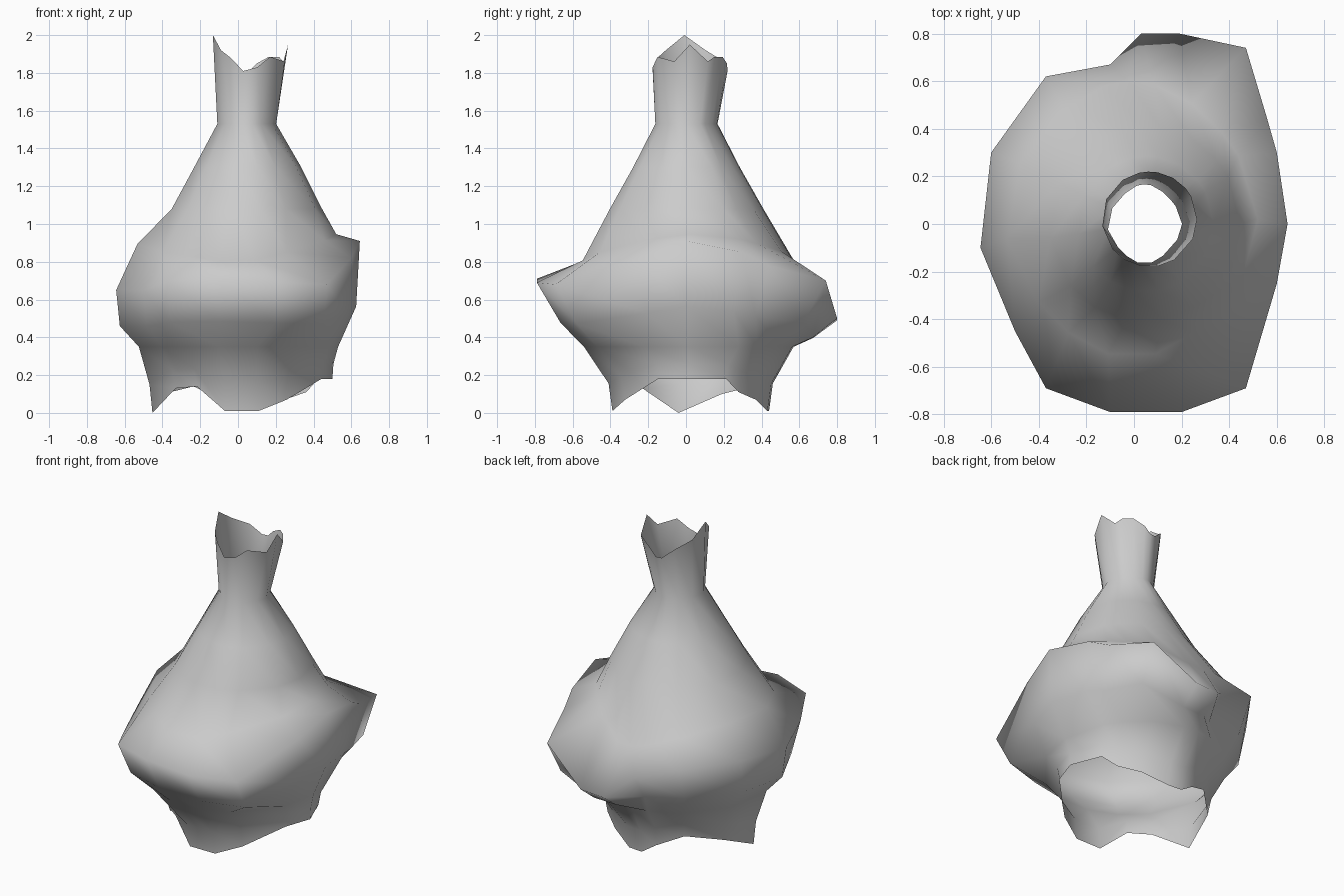
import bpy, bmesh
from math import atan2, cos, sin

cube = bpy.data.objects.get("Cube")
if cube:
    bpy.data.objects.remove(cube)

# Widest outline of the sack, counter-clockwise from its left side
belly = [(.645, 0, .91), (.6, .3, .85), (.56, .44, .78), (.47, .74, .7),
         (.19, .8, .5), (.03, .8, .49), (-.1, .67, .6), (-.37, .62, .7),
         (-.6, .3, .7), (-.645, -.1, .65), (-.5, -.45, .65), (-.37, -.69, .7),
         (-.1, -.79, .71), (.2, -.79, .69), (.47, -.69, .68), (.6, -.25, .82)]
angles = [atan2(y, x - .05) for x, y, z in belly]

# Heights of the torn edges at the mouth and the hem
rim_z = [1.95, 1.86, 1.885, 1.885, 1.85, 1.81, 1.81, 1.87,
         1.92, 2, 1.92, 1.88, 1.81, 1.83, 1.885, 1.86]
hem_z = [.18, .18, .11, .07, .01, .01, .07, .14,
         .1, 0, .13, .14, .01, .01, .07, .18]


def oval(cx, cy, rx, ry, heights, pinch=0):
    """Oval ring; pinch pulls its diagonals inward."""
    ring = []
    for a, z in zip(angles, heights):
        k = 1 - pinch * sin(2 * a) ** 2
        ring.append((cx + k * rx * cos(a), cy + k * ry * sin(a), z))
    return ring


def level(z):
    return [z] * len(belly)


# Rings from the mouth down to the hem
rings = [
    oval(.065, .02, .2, .2, rim_z),
    oval(.045, 0, .157, .167, level(1.53), .08),
    oval(.05, 0, .285, .285, level(1.3)),
    oval(.045, 0, .4, .41, level(1.08)),
    oval(-.01, .02, .53, .58, [.66 + .2 * z + .25 * x * x for x, y, z in belly], .05),
    belly,
    [(x * .97, y * .84, .2 + .4 * z) for x, y, z in belly],
    oval(0, .01, .53, .56, level(.35)),
    oval(.015, .02, .49, .44, [.15 + .6 * z for z in hem_z], .04),
    oval(.02, .02, .48, .42, hem_z, .06),
]

# Open cloth skin joining the rings
bm = bmesh.new()
loops = [[bm.verts.new(p) for p in ring] for ring in rings]
n = len(belly)
for upper, lower in zip(loops, loops[1:]):
    for i in range(n):
        j = (i + 1) % n
        bm.faces.new((upper[i], lower[i], lower[j], upper[j]))
for face in bm.faces:
    face.smooth = True
mesh = bpy.data.meshes.new("cloth_sack")
bm.to_mesh(mesh)
bm.free()
sack = bpy.data.objects.new("cloth_sack", mesh)
bpy.context.collection.objects.link(sack)

# Plain grey cloth
grey = bpy.data.materials.new("grey_cloth")
grey.use_nodes = True
color = (.6, .6, .6, 1)
grey.diffuse_color = color
grey.node_tree.nodes["Principled BSDF"].inputs["Base Color"].default_value = color
mesh.materials.append(grey)
